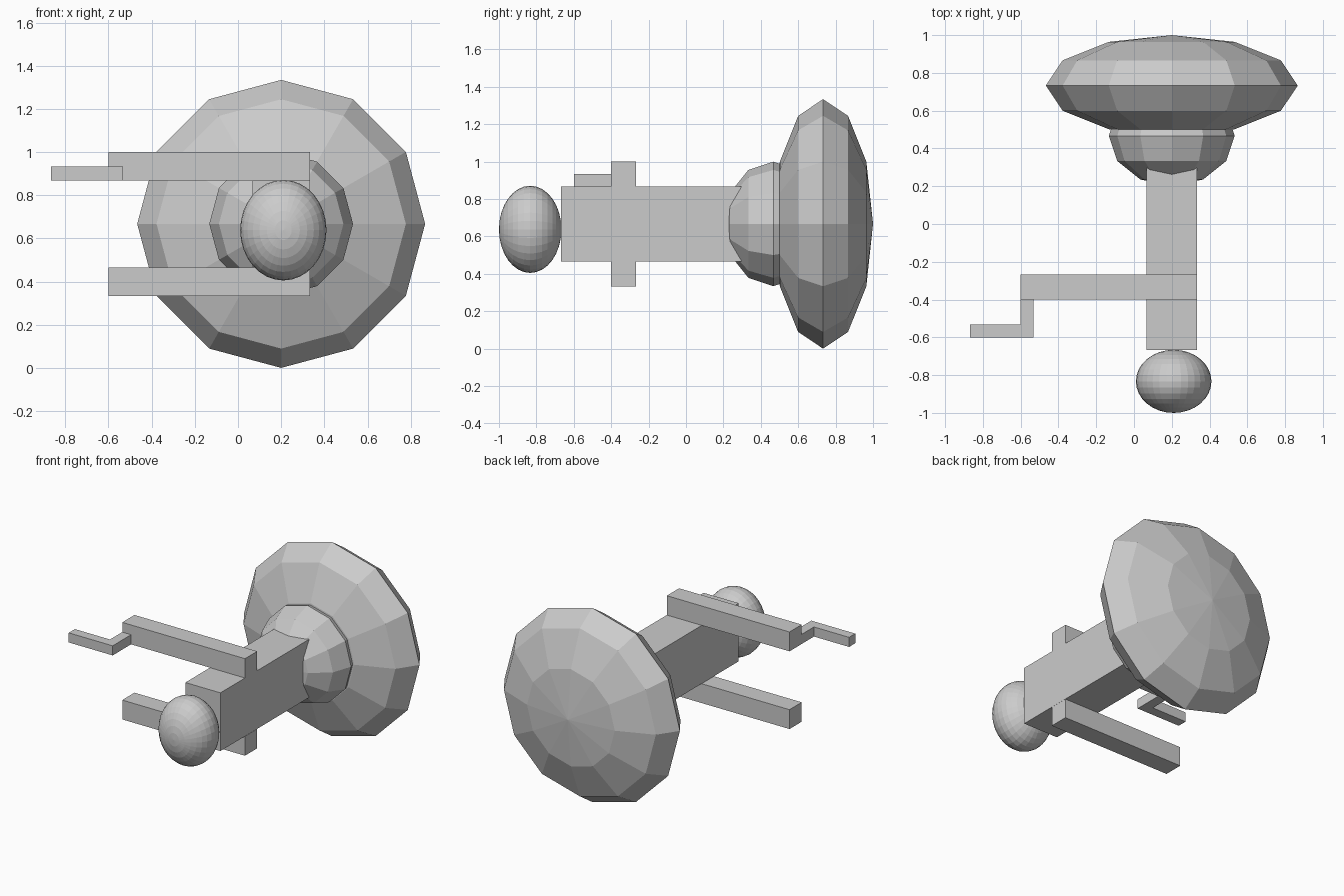
import bpy, bmesh
from math import radians
from mathutils import Matrix

if "Cube" in bpy.data.objects:
    bpy.data.objects.remove(bpy.data.objects["Cube"])


def finish(name, bm):
    bmesh.ops.recalc_face_normals(bm, faces=bm.faces)
    mesh = bpy.data.meshes.new(name)
    bm.to_mesh(mesh)
    bm.free()
    obj = bpy.data.objects.new(name, mesh)
    bpy.context.collection.objects.link(obj)
    return obj


def ellipsoid(name, centre, radii, segments, rings):
    """Flat-faced sphere with its poles on the y axis."""
    bm = bmesh.new()
    bmesh.ops.create_uvsphere(bm, u_segments=segments, v_segments=rings, radius=1)
    m = (Matrix.Translation(centre) @ Matrix.Diagonal((*radii, 1))
         @ Matrix.Rotation(radians(90), 4, 'X'))
    bmesh.ops.transform(bm, matrix=m, verts=bm.verts)
    return finish(name, bm)


def prism(name, outline, z0, z1):
    """Extrude an (x, y) outline from z0 to z1."""
    bm = bmesh.new()
    base = bm.faces.new([bm.verts.new((x, y, z0)) for x, y in outline])
    top = bmesh.ops.extrude_face_region(bm, geom=[base], use_keep_orig=True)["geom"]
    verts = [g for g in top if isinstance(g, bmesh.types.BMVert)]
    bmesh.ops.translate(bm, vec=(0, 0, z1 - z0), verts=verts)
    return finish(name, bm)


def rect(x0, x1, y0, y1):
    return [(x0, y0), (x1, y0), (x1, y1), (x0, y1)]


# Faceted skirt and waist at the back
ellipsoid("wide_skirt", (0.2, 0.733, 0.667), (0.667, 0.267, 0.667), 12, 6)
ellipsoid("waist", (0.2, 0.467, 0.667), (0.333, 0.267, 0.333), 12, 6)

# Box body and rounded head at the front
prism("body", rect(0.067, 0.333, -0.667, 0.333), 0.467, 0.867)
ellipsoid("head", (0.21, -0.833, 0.638), (0.2, 0.167, 0.233), 32, 16)

# Two arms, above and below the body
for name, z in (("upper_arm", 0.867), ("lower_arm", 0.333)):
    prism(name, rect(-0.6, 0.333, -0.4, -0.267), z, z + 0.133)

# Bent handle at the end of the upper arm
prism("handle", [(-0.867, -0.6), (-0.533, -0.6), (-0.533, -0.4), (-0.6, -0.4),
                 (-0.6, -0.533), (-0.867, -0.533)], 0.867, 0.933)
